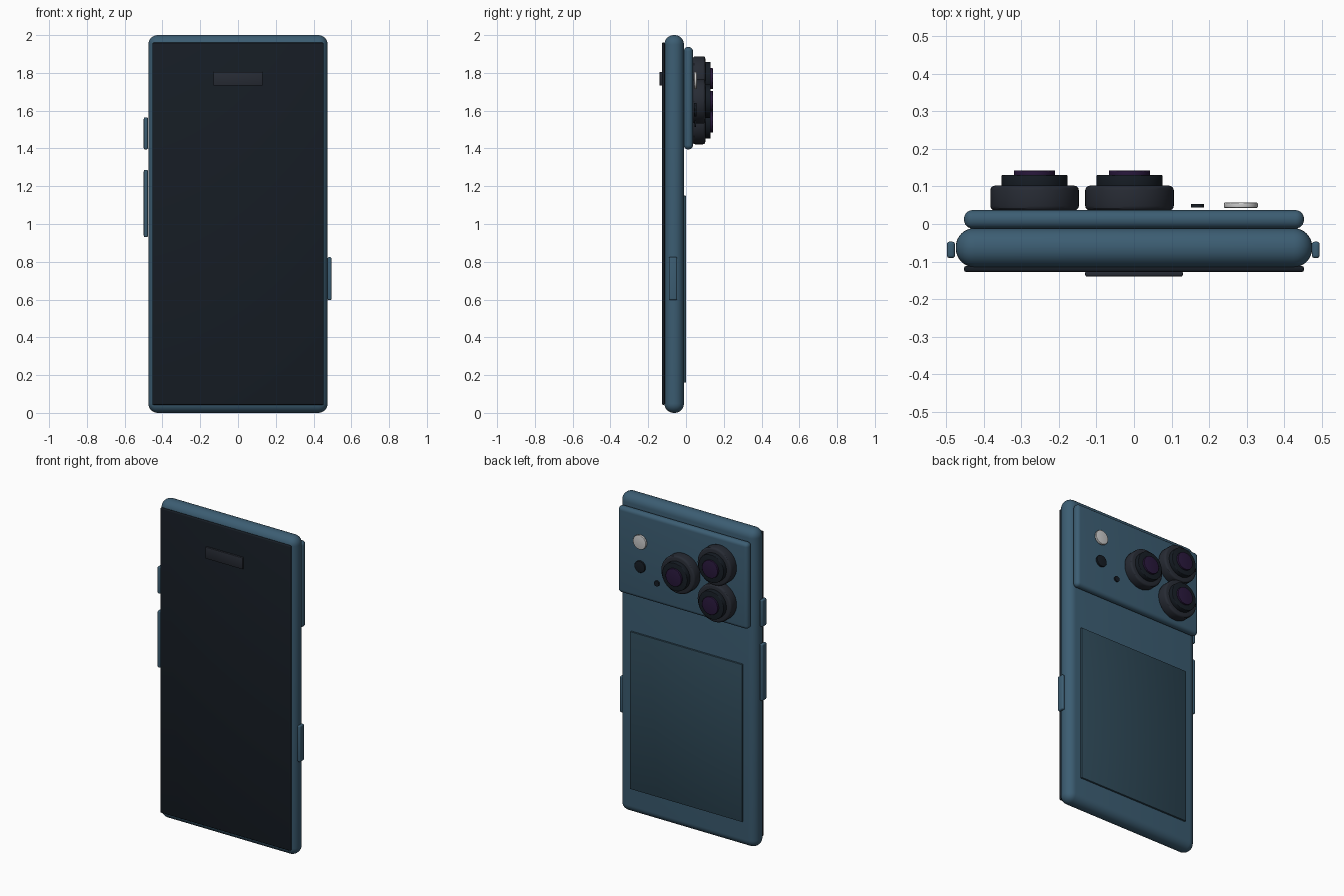
import bpy
from math import pi

if "Cube" in bpy.data.objects:
    bpy.data.objects.remove(bpy.data.objects["Cube"])


def material(name, r, g, b):
    m = bpy.data.materials.new(name)
    m.diffuse_color = (r, g, b, 1)
    m.use_nodes = True
    m.node_tree.nodes["Principled BSDF"].inputs["Base Color"].default_value = m.diffuse_color
    return m


BLUE = material("blue_metal", 0.045, 0.11, 0.17)
PANEL = material("dark_blue", 0.027, 0.065, 0.095)
BLACK = material("black_glass", 0.008, 0.012, 0.018)
GREY = material("dark_grey", 0.02, 0.024, 0.034)
PURPLE = material("lens_purple", 0.022, 0.009, 0.045)
WHITE = material("flash_white", 0.8, 0.8, 0.78)


def finish(ob, name, mat, bevel, segments):
    ob.name = name
    ob.data.materials.append(mat)
    bpy.ops.object.transform_apply(location=False, rotation=True, scale=True)
    if bevel:
        mod = ob.modifiers.new("round", 'BEVEL')
        mod.width = bevel
        mod.segments = segments
        mod.limit_method = 'ANGLE'
        bpy.ops.object.modifier_apply(modifier=mod.name)
    bpy.ops.object.shade_smooth_by_angle(angle=pi / 6)
    return ob


def box(name, x, y, z, mat, bevel=0, segments=4):
    """Box from (min, max) ranges with rounded edges."""
    bpy.ops.mesh.primitive_cube_add(size=1, location=[sum(r) / 2 for r in (x, y, z)])
    ob = bpy.context.object
    ob.scale = [r[1] - r[0] for r in (x, y, z)]
    return finish(ob, name, mat, bevel, segments)


def disc(name, x, z, radius, y, mat, bevel=0):
    """Cylinder along y from y[0] to y[1]."""
    bpy.ops.mesh.primitive_cylinder_add(
        vertices=48, radius=radius, depth=y[1] - y[0],
        location=(x, sum(y) / 2, z), rotation=(pi / 2, 0, 0))
    return finish(bpy.context.object, name, mat, bevel, 3)


# Body, screen and sensor bar
box("body", (-0.475, 0.475), (-0.115, -0.011), (0, 2), BLUE, 0.05, 8)
box("screen", (-0.453, 0.453), (-0.128, -0.112), (0.043, 1.96), BLACK, 0.006, 3)
box("front_sensor_bar", (-0.13, 0.13), (-0.14, -0.125), (1.732, 1.805), GREY, 0.004, 2)

# Back panel and camera plate
box("back_panel", (-0.39, 0.39), (-0.016, 0.0), (0.16, 1.15), PANEL, 0.003, 2)
box("camera_plate", (-0.453, 0.453), (-0.012, 0.037), (1.395, 1.937), BLUE, 0.023, 6)

# Three stepped lenses
for i, (x, z) in enumerate([(-0.265, 1.77), (-0.265, 1.54), (-0.012, 1.65)], 1):
    disc(f"lens_ring_{i}", x, z, 0.118, (0.036, 0.102), GREY, 0.012)
    disc(f"lens_barrel_{i}", x, z, 0.088, (0.095, 0.131), BLACK, 0.004)
    disc(f"lens_glass_{i}", x, z, 0.055, (0.125, 0.143), PURPLE, 0.003)

# Flash, depth sensor and microphone
disc("flash", 0.285, 1.76, 0.045, (0.043, 0.057), WHITE, 0.003)
disc("depth_sensor", 0.285, 1.605, 0.036, (0.043, 0.055), BLACK, 0.002)
disc("microphone", 0.169, 1.53, 0.017, (0.044, 0.053), BLACK)

# Side buttons
for name, x, z in [("upper_left_button", (-0.499, -0.477), (1.395, 1.565)),
                   ("lower_left_button", (-0.499, -0.477), (0.93, 1.287)),
                   ("power_button", (0.474, 0.495), (0.597, 0.825))]:
    box(name, x, (-0.091, -0.047), z, BLUE, 0.008, 4)
